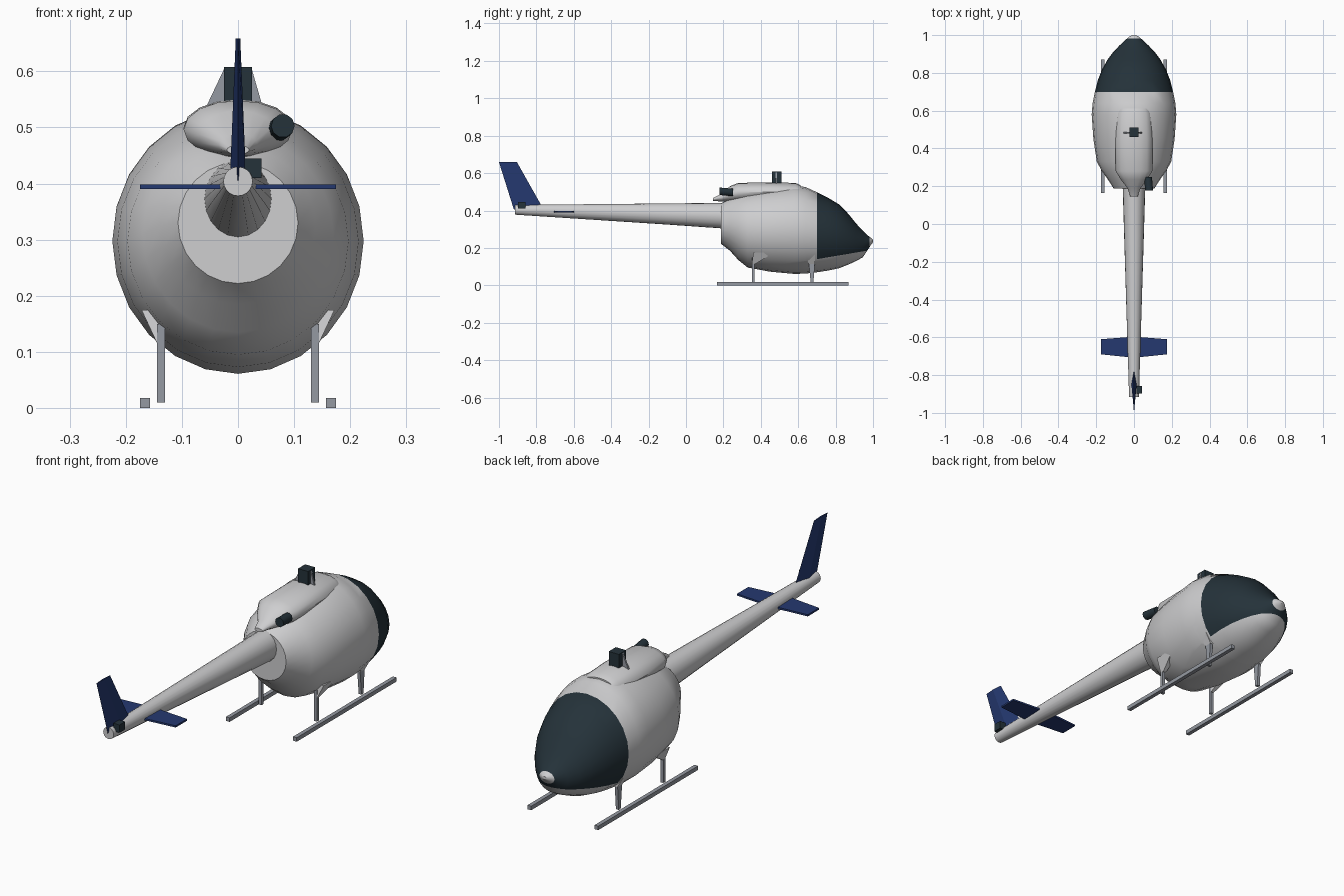
import bpy, bmesh, math
from mathutils import Vector

cube = bpy.data.objects.get("Cube")
if cube:
    bpy.data.objects.remove(cube, do_unlink=True)


def material(name, rgb):
    mat = bpy.data.materials.new(name)
    mat.use_nodes = True
    mat.diffuse_color = (*rgb, 1)
    mat.node_tree.nodes["Principled BSDF"].inputs["Base Color"].default_value = (*rgb, 1)
    return mat


white = material("pale_grey_paint", (0.62, 0.62, 0.63))
dark = material("dark_glass", (0.018, 0.032, 0.042))
navy = material("navy_blue", (0.018, 0.04, 0.16))
metal = material("skid_grey", (0.3, 0.32, 0.36))


def loft(name, rings, mats, smooth=None, edit=None):
    """Skin a list of point rings and cap both ends."""
    bm = bmesh.new()
    rows = [[bm.verts.new(p) for p in ring] for ring in rings]
    n = len(rows[0])
    for a, b in zip(rows, rows[1:]):
        for i in range(n):
            j = (i + 1) % n
            bm.faces.new((a[i], a[j], b[j], b[i]))
    bm.faces.new(rows[0])
    bm.faces.new(rows[-1])
    bmesh.ops.recalc_face_normals(bm, faces=bm.faces)
    if edit:
        edit(bm)
    mesh = bpy.data.meshes.new(name)
    bm.to_mesh(mesh)
    bm.free()
    obj = bpy.data.objects.new(name, mesh)
    bpy.context.collection.objects.link(obj)
    for mat in mats:
        mesh.materials.append(mat)
    if smooth:
        bpy.ops.object.select_all(action="DESELECT")
        obj.select_set(True)
        bpy.context.view_layer.objects.active = obj
        bpy.ops.object.shade_smooth_by_angle(angle=math.radians(smooth))
    return obj


def oval(y, low, high, rx, n=24, x=0):
    """Upright oval ring at y between two heights."""
    mid, rz = (low + high) / 2, (high - low) / 2
    turns = [math.tau * i / n for i in range(n)]
    return [(x + rx * math.cos(t), y, mid + rz * math.sin(t)) for t in turns]


def slab(x0, x1, y0, y1, z):
    return [(x0, y0, z), (x1, y0, z), (x1, y1, z), (x0, y1, z)]


def box(name, x, y, z, mat):
    return loft(name, [slab(*x, *y, h) for h in z], [mat])


# Fuselage with the windscreen cut into its nose
def paint_glass(bm):
    slope = Vector((0, -0.17, 1))
    sill = Vector((0, 0.7, 0.14))
    cuts = [(sill, Vector((0, 1, 0))), (Vector((0, 0.982, 0)), Vector((0, 1, 0))), (sill, slope)]
    for co, no in cuts:
        geom = bm.verts[:] + bm.edges[:] + bm.faces[:]
        bmesh.ops.bisect_plane(bm, geom=geom, plane_co=co, plane_no=no)
    for f in bm.faces:
        c = f.calc_center_median()
        if 0.7 < c.y < 0.982 and (c - sill).dot(slope) > 0:
            f.material_index = 1


stations = [  # y, bottom, top, half width
    (0.187, 0.222, 0.438, 0.107), (0.235, 0.185, 0.465, 0.138), (0.28, 0.135, 0.485, 0.17),
    (0.33, 0.095, 0.5, 0.197), (0.45, 0.073, 0.52, 0.215), (0.58, 0.061, 0.535, 0.224),
    (0.64, 0.063, 0.525, 0.219), (0.7, 0.07, 0.498, 0.207), (0.76, 0.079, 0.468, 0.192),
    (0.82, 0.092, 0.432, 0.168), (0.87, 0.112, 0.38, 0.14), (0.91, 0.13, 0.33, 0.11),
    (0.945, 0.15, 0.293, 0.077), (0.97, 0.187, 0.268, 0.05), (0.99, 0.218, 0.253, 0.028),
    (1.0, 0.23, 0.243, 0.01)]
loft("fuselage", [oval(*s) for s in stations], [white, dark], 35, paint_glass)

# Engine cowling
cowl = [(0.145, 0.452, 0.468, 0.02), (0.19, 0.448, 0.49, 0.035), (0.235, 0.445, 0.53, 0.07),
        (0.28, 0.445, 0.548, 0.097), (0.45, 0.45, 0.55, 0.097), (0.585, 0.45, 0.548, 0.09),
        (0.612, 0.46, 0.535, 0.08)]
loft("engine_cowling", [oval(*s, 16) for s in cowl], [white], 40)

# Rotor mast with its thin side fairing
box("rotor_mast", (-0.025, 0.025), (0.46, 0.51), (0.5, 0.608), dark)
loft("mast_fairing", [slab(-0.06, 0.046, 0.478, 0.486, 0.53),
                      slab(-0.024, 0.024, 0.478, 0.486, 0.606)], [metal])

# Exhaust pipe
loft("exhaust_pipe", [oval(0.178, 0.482, 0.524, 0.021, 10, 0.08),
                      oval(0.25, 0.476, 0.518, 0.021, 10, 0.074)], [dark], 40)

# Tail boom
loft("tail_boom", [oval(-0.915, 0.378, 0.43, 0.026, 20), oval(-0.1, 0.325, 0.438, 0.051, 20),
                   oval(0.2, 0.304, 0.441, 0.06, 20)], [white], 40)


# Tail fin with a diamond section
def diamond(front, back, half, z, drop=0):
    mid = (front + back) / 2
    return [(0, front, z), (half, mid, z - drop / 2), (0, back, z - drop), (-half, mid, z - drop / 2)]


loft("tail_fin", [diamond(-0.775, -0.92, 0.014, 0.43, 0.025),
                  diamond(-0.904, -1.0, 0.004, 0.659)], [navy])
box("tail_gearbox", (0.012, 0.042), (-0.897, -0.857), (0.41, 0.445), dark)

for side, label in ((1, "left"), (-1, "right")):
    # Horizontal stabiliser
    root, tip = side * 0.02, side * 0.175
    rings = [[(x, b, 0.39), (x, f, 0.39), (x, f, 0.398), (x, b, 0.398)]
             for x, b, f in ((root, -0.706, -0.598), (tip, -0.69, -0.61))]
    loft(label + "_stabiliser", rings, [navy])

    # Landing skid
    box(label + "_skid", sorted((side * 0.157, side * 0.175)), (0.165, 0.87), (0, 0.018), metal)

    # Legs, and the fairings that join them to the fuselage
    inner, outer = side * 0.13, side * 0.144
    box(label + "_rear_leg", (inner, outer), (0.352, 0.366), (0.01, 0.15), metal)
    loft(label + "_front_leg", [slab(inner, outer, 0.667, 0.681, 0.01),
                                slab(inner, outer, 0.655, 0.69, 0.135)], [metal])
    loft(label + "_front_fairing", [slab(inner, outer, 0.655, 0.69, 0.115),
                                    slab(side * 0.14, side * 0.176, 0.645, 0.69, 0.172)], [white])
    loft(label + "_rear_fairing", [slab(inner, outer, 0.352, 0.372, 0.115),
                                   slab(side * 0.13, side * 0.172, 0.36, 0.47, 0.175)], [white])
